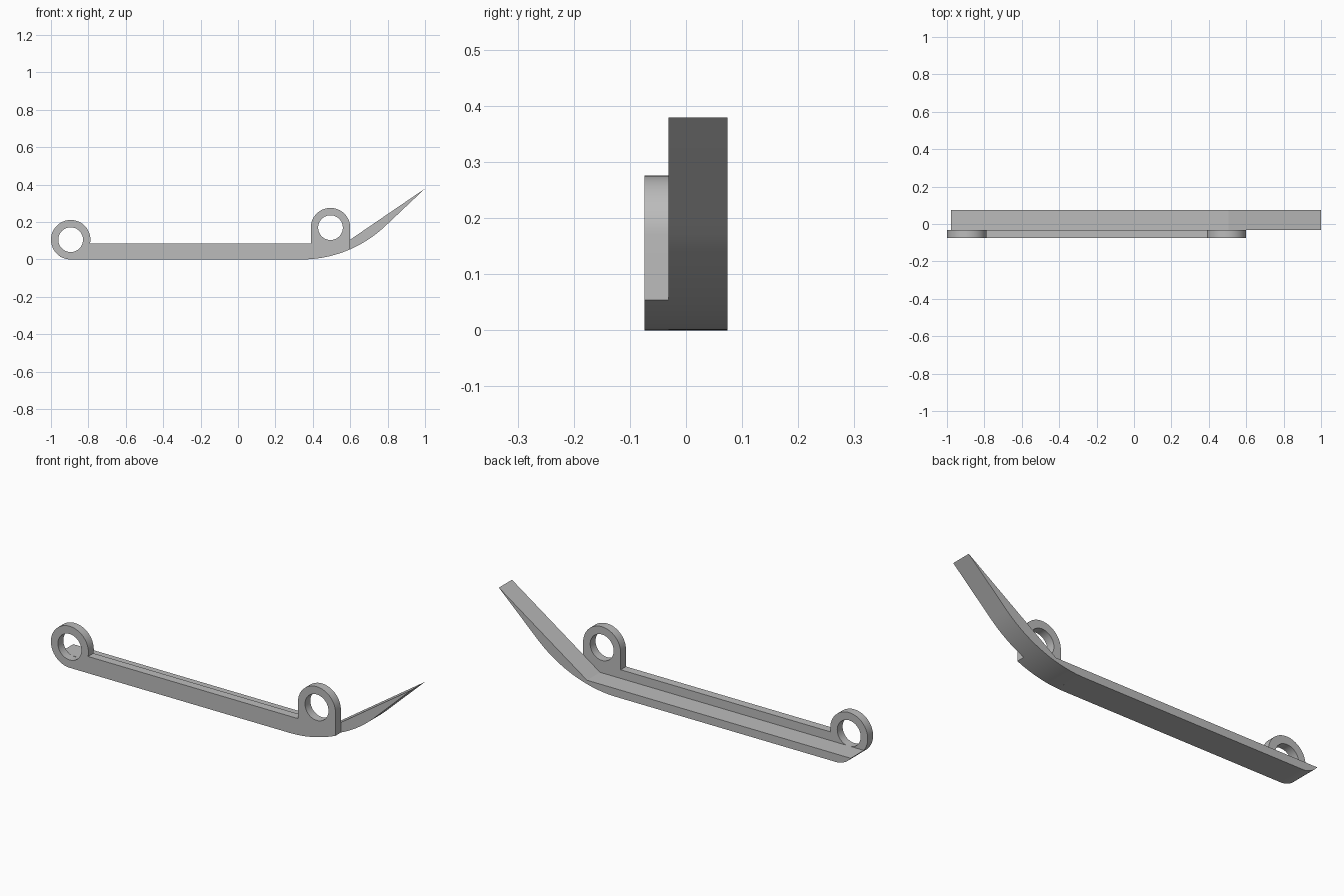
import bpy, bmesh
from math import radians, degrees, sin, cos, asin

cube = bpy.data.objects.get("Cube")
if cube:
    bpy.data.objects.remove(cube)

grey = bpy.data.materials.new("plain grey")
grey.use_nodes = True
colour = (0.5, 0.5, 0.5, 1)
grey.diffuse_color = colour
grey.node_tree.nodes["Principled BSDF"].inputs["Base Color"].default_value = colour


def arc(cx, cz, r, start, end, steps):
    """Points on a circle in the xz plane, angles in degrees."""
    angles = [radians(start + (end - start) * i / steps) for i in range(steps + 1)]
    return [(cx + r * cos(a), cz + r * sin(a)) for a in angles]


def plate(name, loops, y0, y1):
    """Fill an outline with optional holes and extrude it along y."""
    bm = bmesh.new()
    for loop in loops:
        verts = [bm.verts.new((x, y0, z)) for x, z in loop]
        for a, b in zip(verts, verts[1:] + verts[:1]):
            bm.edges.new((a, b))
    bmesh.ops.triangle_fill(bm, edges=bm.edges[:], use_beauty=True, normal=(0, -1, 0))
    result = bmesh.ops.extrude_face_region(bm, geom=bm.faces[:], use_keep_orig=True)
    moved = [g for g in result["geom"] if isinstance(g, bmesh.types.BMVert)]
    bmesh.ops.translate(bm, verts=moved, vec=(0, y1 - y0, 0))
    bmesh.ops.recalc_face_normals(bm, faces=bm.faces[:])
    mesh = bpy.data.meshes.new(name)
    bm.to_mesh(mesh)
    bm.free()
    mesh.materials.append(grey)
    obj = bpy.data.objects.new(name, mesh)
    bpy.context.collection.objects.link(obj)
    bpy.ops.object.select_all(action="DESELECT")
    obj.select_set(True)
    bpy.context.view_layer.objects.active = obj
    bpy.ops.object.shade_smooth_by_angle(angle=radians(30))
    return obj


# Shared dimensions
ring_r = 0.1055
hole_r = 0.066
left_x, left_z = -0.8945, ring_r
right_x, right_z = 0.4945, 0.17
bend_x, bend_r = 0.34, 0.65
bar_top, ledge_top = 0.085, 0.041
front_y, step_y, back_y = -0.074, -0.031, 0.074


def bottom_curve(end):
    return arc(bend_x, bend_r, bend_r, -90, -90 + end, 20)


def left_angle(z):
    return degrees(asin((z - left_z) / ring_r))


# Front bar with two mounting rings
bend_end = degrees(asin((right_x + ring_r - bend_x) / bend_r))
outline = (bottom_curve(bend_end)
           + arc(right_x, right_z, ring_r, 0, 180, 32)
           + [(right_x - ring_r, bar_top)]
           + arc(left_x, left_z, ring_r, left_angle(bar_top), 270, 48))
holes = [arc(x, z, hole_r, 0, 352.5, 47)
         for x, z in ((left_x, left_z), (right_x, right_z))]
plate("front_bar_with_rings", [outline] + holes, front_y, step_y)

# Rear ledge sweeping up into a sharp wedge
outline = (bottom_curve(43)
           + [(1, 0.379), (0.505, ledge_top)]
           + arc(left_x, left_z, ring_r, 180 - left_angle(ledge_top), 270, 12))
plate("rear_ledge_and_wedge", [outline], step_y, back_y)
